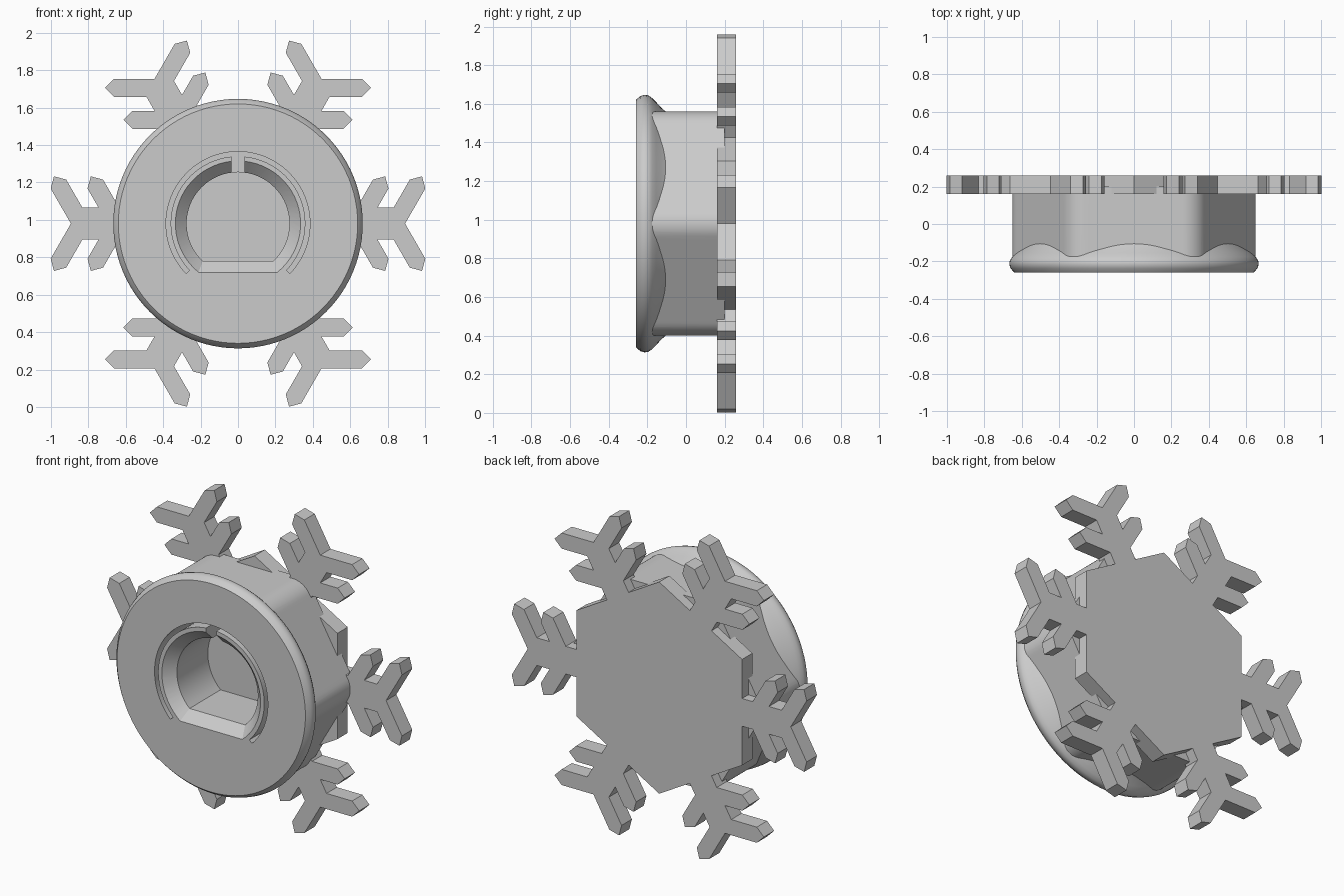
import bpy, bmesh
from math import sin, cos, pi, radians, sqrt, asin

if "Cube" in bpy.data.objects:
    bpy.data.objects.remove(bpy.data.objects["Cube"])

CZ = 0.98  # height of the knob axis


def loft(name, sections):
    """Solid through outlines [(y, [(x, z), ...]), ...], z relative to the axis."""
    bm = bmesh.new()
    rings = [[bm.verts.new((x, y, z + CZ)) for x, z in pts] for y, pts in sections]
    n = len(rings[0])
    for a, b in zip(rings, rings[1:]):
        for i in range(n):
            j = (i + 1) % n
            bm.faces.new((a[i], a[j], b[j], b[i]))
    bm.faces.new(rings[0][::-1])
    bm.faces.new(rings[-1])
    bmesh.ops.recalc_face_normals(bm, faces=bm.faces)
    me = bpy.data.meshes.new(name)
    bm.to_mesh(me)
    bm.free()
    ob = bpy.data.objects.new(name, me)
    bpy.context.collection.objects.link(ob)
    return ob


def arc(r, a0, a1, n, cx=0, cz=0):
    return [(cx + r * cos(a0 + (a1 - a0) * i / n), cz + r * sin(a0 + (a1 - a0) * i / n))
            for i in range(n + 1)]


def combine(target, other, op):
    bpy.context.view_layer.objects.active = target
    m = target.modifiers.new(op, 'BOOLEAN')
    m.operation, m.object, m.solver = op, other, 'EXACT'
    bpy.ops.object.modifier_apply(modifier=m.name)
    bpy.data.objects.remove(other)


# snowflake plate: half of one arm, mirrored and repeated six times
S, W, L, H = sqrt(3) / 2, 0.048, 0.292, 0.085
half = [(0.563, H)]
for c in (0.641, 0.838):
    def on_branch(t, s, c=c):
        return (c + 0.5 * t + S * s, S * t - 0.5 * s)
    half.append((c - W / S + H / sqrt(3), H))
    half += [on_branch(L - W, -W), on_branch(L, 0), on_branch(L - W, W)]
    if c < 0.7:
        half.append((c + W / S + H / sqrt(3), H))
arm = [(u, -v) for u, v in half] + [(0.838 + W / S, 0)] + half[::-1]
arm.append((0.65 * S, 0.325))
outline = []
for k in range(6):
    ca, sa = cos(k * pi / 3), sin(k * pi / 3)
    outline += [(u * ca - v * sa, u * sa + v * ca) for u, v in arm]
plate = loft("snowflake_plate", [(0.16, outline), (0.26, outline)])

# six-sided grip with rounded corners
grip = []
for k in range(6):
    a = k * pi / 3
    grip += arc(0.13, a - pi / 6, a + pi / 6, 10, 0.52 * cos(a), 0.52 * sin(a))
knob = loft("snowflake_knob", [(-0.235, grip), (0.2, grip)])

# round flange with a conical back
profile = [(-0.26, 0.64), (-0.237, 0.66), (-0.215, 0.667), (-0.195, 0.664), (-0.175, 0.65),
           (-0.155, 0.63), (-0.13, 0.602), (-0.105, 0.58), (-0.06, 0.53)]
flange = loft("flange", [(y, arc(r, 0, 2 * pi * 95 / 96, 95)) for y, r in profile])
combine(knob, flange, 'UNION')
combine(knob, plate, 'UNION')


# D-shaped socket with a chamfered mouth
def d_shape(r, flat):
    a = asin(flat / r)
    return arc(r, -a, pi + a, 48)


socket = loft("socket_cutter", [(-0.27, d_shape(0.345, 0.27)), (-0.20, d_shape(0.275, 0.20)),
                                (0.10, d_shape(0.275, 0.20))])
combine(knob, socket, 'DIFFERENCE')

# thin spring groove around the socket and the slot joining it at the top
a0, a1 = radians(-44), radians(224)
ring = arc(0.385, a0, a1, 64) + arc(0.36, a1, a0, 64)
combine(knob, loft("groove_cutter", [(-0.3, ring), (0.09, ring)]), 'DIFFERENCE')
slot = [(-0.035, 0.2), (0.035, 0.2), (0.035, 0.372), (-0.035, 0.372)]
combine(knob, loft("slot_cutter", [(-0.3, slot), (0.09, slot)]), 'DIFFERENCE')

bpy.ops.object.select_all(action='DESELECT')
knob.select_set(True)
bpy.context.view_layer.objects.active = knob
bpy.ops.object.shade_smooth_by_angle(angle=radians(28))
